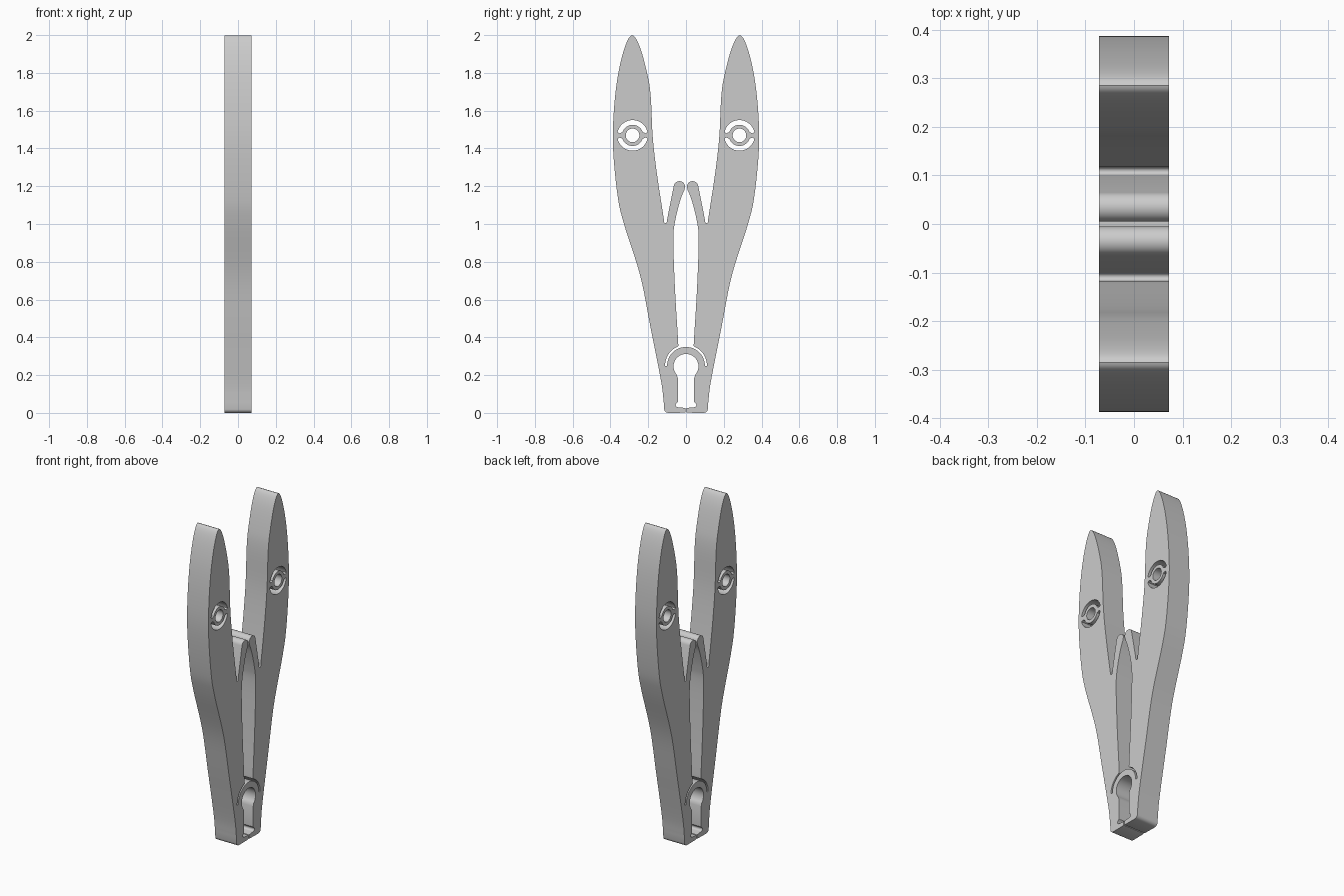
import bpy
import bmesh
from math import sin, cos, radians
from mathutils import Matrix, Vector

if "Cube" in bpy.data.objects:
    bpy.data.objects.remove(bpy.data.objects["Cube"], do_unlink=True)

HALF_WIDTH = 0.072


def arc(cy, cz, r, start, end, n=20):
    """Points on a circle, angles in degrees."""
    angles = [radians(start + (end - start) * i / n) for i in range(n + 1)]
    return [(cy + r * cos(a), cz + r * sin(a)) for a in angles]


def smooth(points, n=6):
    """Catmull-Rom curve through the points."""
    p = [Vector(q) for q in points]
    p = [2 * p[0] - p[1]] + p + [2 * p[-1] - p[-2]]
    out = []
    for a, b, c, d in zip(p, p[1:], p[2:], p[3:]):
        for i in range(n):
            t = i / n
            out.append(tuple(0.5 * (2 * b + (c - a) * t + (2 * a - 5 * b + 4 * c - d) * t ** 2
                                    + (3 * b - a - 3 * c + d) * t ** 3)))
    return out + [tuple(p[-2])]


def mirror(points):
    return [(-y, z) for y, z in reversed(points)]


# Keyhole opening, narrow neck and split foot
half = arc(0, 0.247, 0.066, 90, -42)
half += [(0.043, 0.185), (0.043, 0.06)]
half += arc(0.043, 0.043, 0.012, 60, -90, 6) + [(0.003, 0.027), (0.003, 0.004)]
half += [(0.008, 0.002)] + arc(0.093, 0.024, 0.023, -90, -10, 6)

# Outer edge of the leg and rounded handle
half += smooth([(0.118, 0.06), (0.133, 0.175), (0.19, 0.466), (0.243, 0.73),
                (0.328, 1.0), (0.362, 1.15), (0.386, 1.4), (0.382, 1.6),
                (0.36, 1.79), (0.323, 1.94), (0.285, 2.0), (0.245, 1.94),
                (0.206, 1.80), (0.187, 1.68), (0.176, 1.46), (0.153, 1.26),
                (0.117, 1.025)])
half += arc(0.109, 1.014, 0.008, -10, -170, 6)

# Inner finger with round tip, then the inside of the leg
half += [(0.1, 1.025)] + arc(0.035, 1.198, 0.03, 10, 185, 12)
half += smooth([(0.009, 1.18), (0.03, 1.127), (0.057, 1.02), (0.067, 0.915),
                (0.058, 0.65), (0.042, 0.386), (0.042, 0.355)])

# Thin slot around the spring ring
half += arc(0, 0.25, 0.111, 67, 0) + arc(0, 0.25, 0.1, 0, 90)
outline = half + mirror(half)[1:-1]

# Round hole and two curved slots in each handle
holes = [arc(0.283, 1.47, 0.036, 0, 360, 32)[:-1]]
for turn in (0, 180):
    holes.append(arc(0.283, 1.47, 0.081, 12 + turn, 168 + turn)
                 + arc(0.283, 1.47, 0.067, 171 + turn, 169 + turn, 1)
                 + arc(0.283, 1.47, 0.056, 162 + turn, 18 + turn)
                 + arc(0.283, 1.47, 0.067, 11 + turn, 9 + turn, 1))
holes += [mirror(h) for h in holes]

# Filled and extruded profile
curve = bpy.data.curves.new("clip_profile", "CURVE")
curve.dimensions = "2D"
curve.fill_mode = "BOTH"
curve.extrude = HALF_WIDTH
for loop in [outline] + holes:
    spline = curve.splines.new("POLY")
    spline.points.add(len(loop) - 1)
    for point, (y, z) in zip(spline.points, loop):
        point.co = (y, z, 0, 1)
    spline.use_cyclic_u = True
helper = bpy.data.objects.new("clip_profile", curve)
bpy.context.collection.objects.link(helper)
depsgraph = bpy.context.evaluated_depsgraph_get()
mesh = bpy.data.meshes.new_from_object(helper.evaluated_get(depsgraph))
bpy.data.objects.remove(helper, do_unlink=True)

# Stand the profile upright and weld the caps to the walls
bm = bmesh.new()
bm.from_mesh(mesh)
upright = Matrix(((0, 0, 1, 0), (1, 0, 0, 0), (0, 1, 0, 0), (0, 0, 0, 1)))
bmesh.ops.transform(bm, matrix=upright, verts=bm.verts)
lowest = min(v.co.z for v in bm.verts)
for v in bm.verts:
    v.co.z -= lowest
bmesh.ops.remove_doubles(bm, verts=bm.verts, dist=0.0002)
bmesh.ops.recalc_face_normals(bm, faces=bm.faces)
bm.to_mesh(mesh)
bm.free()

# Plain grey plastic
grey = bpy.data.materials.new("grey_plastic")
grey.use_nodes = True
colour = (0.6, 0.6, 0.6, 1)
grey.diffuse_color = colour
grey.node_tree.nodes["Principled BSDF"].inputs["Base Color"].default_value = colour
mesh.materials.clear()
mesh.materials.append(grey)

clip = bpy.data.objects.new("clip_body", mesh)
bpy.context.collection.objects.link(clip)
bpy.ops.object.select_all(action="DESELECT")
clip.select_set(True)
bpy.context.view_layer.objects.active = clip
bpy.ops.object.shade_smooth_by_angle(angle=radians(30))
